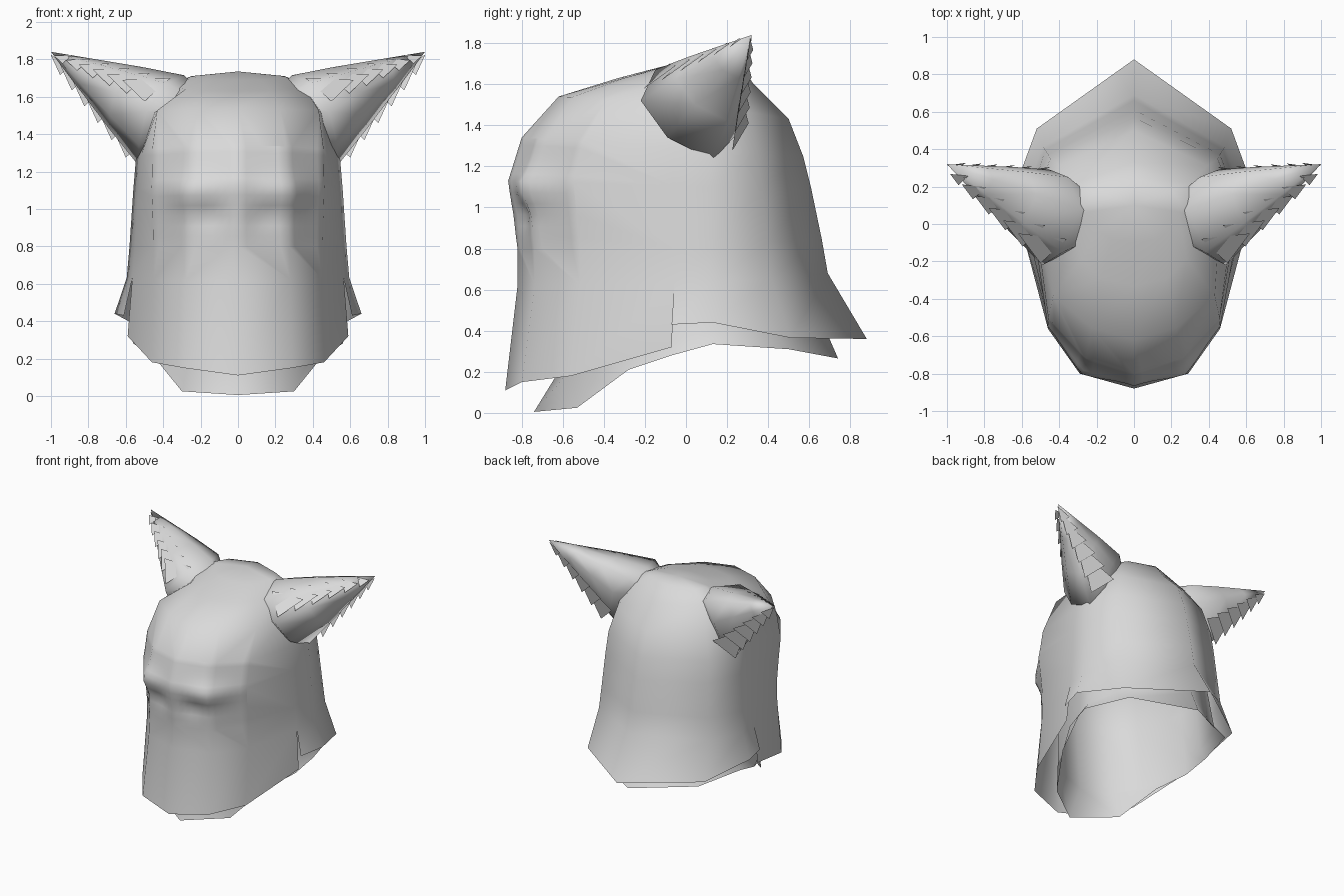
import bpy, bmesh, math
from mathutils import Vector

if "Cube" in bpy.data.objects:
    bpy.data.objects.remove(bpy.data.objects["Cube"])

grey = bpy.data.materials.new("light_grey")
grey.diffuse_color = (0.7, 0.7, 0.7, 1)
grey.use_nodes = True
grey.node_tree.nodes["Principled BSDF"].inputs["Base Color"].default_value = grey.diffuse_color


def make(name, verts, faces, smooth=True, weld=True):
    me = bpy.data.meshes.new(name)
    me.from_pydata([tuple(v) for v in verts], [], faces)
    me.materials.append(grey)
    bm = bmesh.new()
    bm.from_mesh(me)
    if weld:
        bmesh.ops.remove_doubles(bm, verts=bm.verts, dist=0.0005)
        bmesh.ops.recalc_face_normals(bm, faces=bm.faces)
    for f in bm.faces:
        f.smooth = smooth
    bm.to_mesh(me)
    bm.free()
    ob = bpy.data.objects.new(name, me)
    bpy.context.collection.objects.link(ob)
    return ob


def loft(name, rows, apex, split=None):
    """Rows are half outlines from front centre to back centre; mirrored in x.
    The lowest face in column `split` is left out to form a slit."""
    n = len(rows[0])
    verts, faces = [], []
    for s in (1, -1):
        base = len(verts)
        verts += [(s * x, y, z) for r in rows for x, y, z in r]
        top = len(verts)
        verts.append(apex)
        for i in range(len(rows) - 1):
            for j in range(n - 1):
                if i == 0 and j == split:
                    continue
                a = base + i * n + j
                q = [a, a + 1, a + n + 1, a + n]
                faces.append(q if s > 0 else q[::-1])
        a = base + (len(rows) - 1) * n
        for j in range(n - 1):
            q = [a + j, a + j + 1, top]
            faces.append(q if s > 0 else q[::-1])
    return make(name, verts, faces)


# Column pattern: width share, depth share (negative is front)
COLS = [(0, -1), (.47, -.91), (.75, -.67), (.95, -.17), (.95, -.17),
        (1, .03), (.82, .53), (0, 1)]
MID = 0.1


def ring(zf, zs, zb, yf, yb, w, cheek=.76):
    out = []
    for i, (fx, k) in enumerate(COLS):
        fx = cheek if i == 2 else fx
        ye, ze = (yf, zf) if k < 0 else (yb, zb)
        out.append((fx * w, MID + (ye - MID) * abs(k), zs + (ze - zs) * abs(k)))
    return out


# Hood: face plate and back cape, slit at the lower side seam
hem = [(0, -.88, .11), (.29, -.80, .15), (.46, -.56, .18), (.59, -.07, .32),
       (.61, -.07, .43), (.66, .13, .44), (.52, .51, .365), (0, .88, .36)]
hood_rows = [hem,
             ring(.62, .63, .68, -.82, .69, .595),
             ring(.80, .80, .85, -.82, .66, .58, .78),
             ring(1.13, 1.10, 1.09, -.865, .61, .56, .82),
             ring(1.34, 1.28, 1.25, -.80, .57, .545, .84),
             ring(1.54, 1.50, 1.43, -.62, .50, .48, .90),
             ring(1.63, 1.66, 1.60, -.33, .33, .37),
             ring(1.69, 1.71, 1.71, -.10, .25, .25)]
hood = loft("hood", hood_rows, (0, .1, 1.735), split=3)

# Brow and eye bulges raised out of the face, with a hollow under each
bm = bmesh.new()
bm.from_mesh(hood.data)
face = [f for f in bm.faces if f.calc_center_median().y < -.6
        and .75 < f.calc_center_median().z < 1.4]
edges = list({e for f in face for e in f.edges})
bmesh.ops.subdivide_edges(bm, edges=edges, cuts=5, use_grid_fill=True)
for v in bm.verts:
    if v.co.y < -.4:
        x, z = abs(v.co.x), v.co.z
        push = .035 * math.exp(-((x - .25) / .13) ** 2 - ((z - 1.09) / .08) ** 2)
        push -= .025 * math.exp(-((x - .15) / .10) ** 2 - ((z - .96) / .06) ** 2)
        out = Vector((v.co.x, v.co.y + .35, 0)).normalized()
        v.co += out * push
for f in bm.faces:
    f.smooth = True
bm.to_mesh(hood.data)
bm.free()

# Neck liner inside the hood, flared at its lower edge
collar = [(0, -.74, .005), (.30, -.53, .025), (.45, -.28, .21), (.56, -.07, .28),
          (.56, -.07, .28), (.58, .13, .335), (.46, .50, .31), (0, .74, .265)]
liner = [collar,
         ring(.20, .40, .45, -.62, .66, .54),
         ring(.70, .75, .75, -.66, .58, .50),
         ring(1.15, 1.15, 1.10, -.66, .50, .46)]
loft("neck_liner", liner, (0, 0, 1.45))

# Ears: tapering cones swept outwards, with tufts along two edges
TIP = Vector((1, .32, 1.84))
ROOT = [Vector(p) for p in ((.29, .08, 1.715), (.38, -.15, 1.67), (.49, -.22, 1.52),
                            (.53, -.09, 1.34), (.53, .13, 1.23), (.51, .25, 1.36),
                            (.45, .29, 1.55), (.35, .25, 1.68))]
CORE = Vector((.05, .0, 1.50))


def mirror(points, s):
    return [(p[0] * s, p[1], p[2]) for p in points]


def tufts(start, end, base_dir, point, count):
    """Shrinking row of flat triangles from start to end."""
    verts, faces = [], []
    for i in range(count):
        t = 1 - (1 - i / count) ** 1.15
        k = 1 - .75 * i / count
        c = start.lerp(end, t)
        b = len(verts)
        verts += [c - base_dir * k / 2, c + base_dir * k / 2, c + point * k]
        faces.append((b, b + 1, b + 2))
    return verts, faces


for s, side in ((1, "right"), (-1, "left")):
    verts, faces, n = [], [], len(ROOT)
    centre = sum(ROOT, Vector()) / n
    # the first ring is buried in the head so the root closes against it
    verts += [p.lerp(CORE, .45) for p in ROOT]
    for t in (0, .33, .66):
        for p in ROOT:
            q = p.lerp(TIP, t)
            verts.append(q + (q - centre.lerp(TIP, t)) * (.03 if t else 0))
    verts.append(TIP)
    for i in range(3):
        for j in range(n):
            k = (j + 1) % n
            faces.append((i * n + j, i * n + k, (i + 1) * n + k, (i + 1) * n + j))
    faces += [(3 * n + j, 3 * n + (j + 1) % n, 4 * n) for j in range(n)]
    make("ear_" + side, mirror(verts, s), faces)

    v, f = tufts(Vector((.49, -.065, 1.695)), Vector((1, .31, 1.84)),
                 Vector((.26, .03, -.01)), Vector((.01, -.145, -.12)), 6)
    make("front_tufts_" + side, mirror(v, s), f, False, False)
    v, f = tufts(Vector((.59, .285, 1.485)), Vector((1, .325, 1.84)),
                 Vector((.28, -.04, .15)), Vector((.01, -.06, -.21)), 6)
    make("back_tufts_" + side, mirror(v, s), f, False, False)
